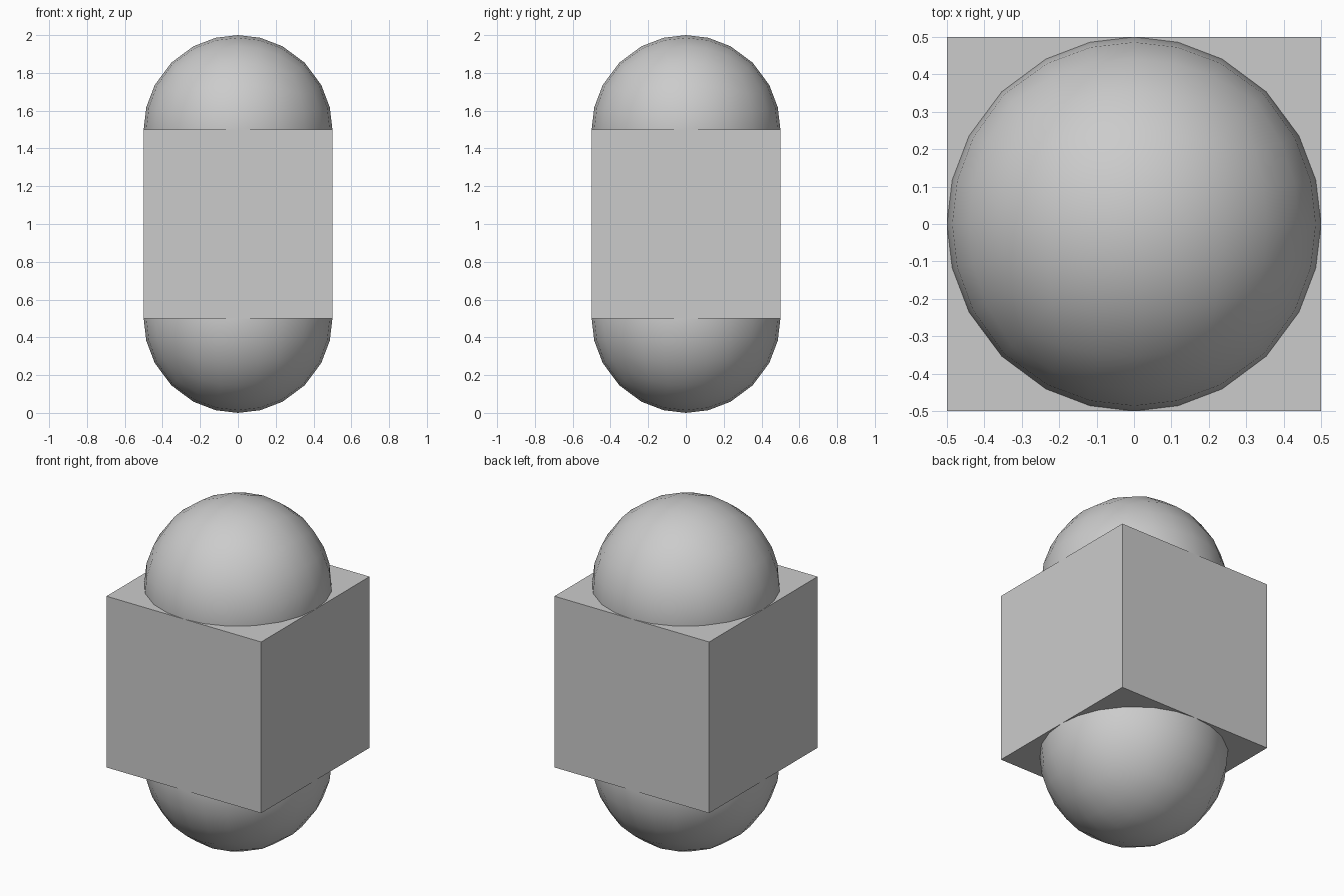
import bpy, bmesh
from math import sqrt

if "Cube" in bpy.data.objects:
    bpy.data.objects.remove(bpy.data.objects["Cube"])


def finish(name, bm, z):
    mesh = bpy.data.meshes.new(name)
    bm.to_mesh(mesh)
    bm.free()
    obj = bpy.data.objects.new(name, mesh)
    obj.location = (0, 0, z)
    bpy.context.collection.objects.link(obj)
    return obj


def cube_sphere(name, radius, z):
    # six-by-six gridded cube, each point mapped evenly onto a sphere
    bm = bmesh.new()
    bmesh.ops.create_cube(bm, size=2)
    bmesh.ops.subdivide_edges(bm, edges=bm.edges[:], cuts=5, use_grid_fill=True)
    for v in bm.verts:
        a, b, c = (k * k for k in v.co)
        x, y, w = v.co
        v.co = (radius * x * sqrt(1 - b / 2 - c / 2 + b * c / 3),
                radius * y * sqrt(1 - a / 2 - c / 2 + a * c / 3),
                radius * w * sqrt(1 - a / 2 - b / 2 + a * b / 3))
    for f in bm.faces:
        f.smooth = True
    return finish(name, bm, z)


# Central block
bm = bmesh.new()
bmesh.ops.create_cube(bm, size=1)
finish("central_block", bm, 1.0)

# Balls half sunk into the top and bottom of the block
cube_sphere("top_ball", 0.5, 1.5)
cube_sphere("bottom_ball", 0.5, 0.5)
